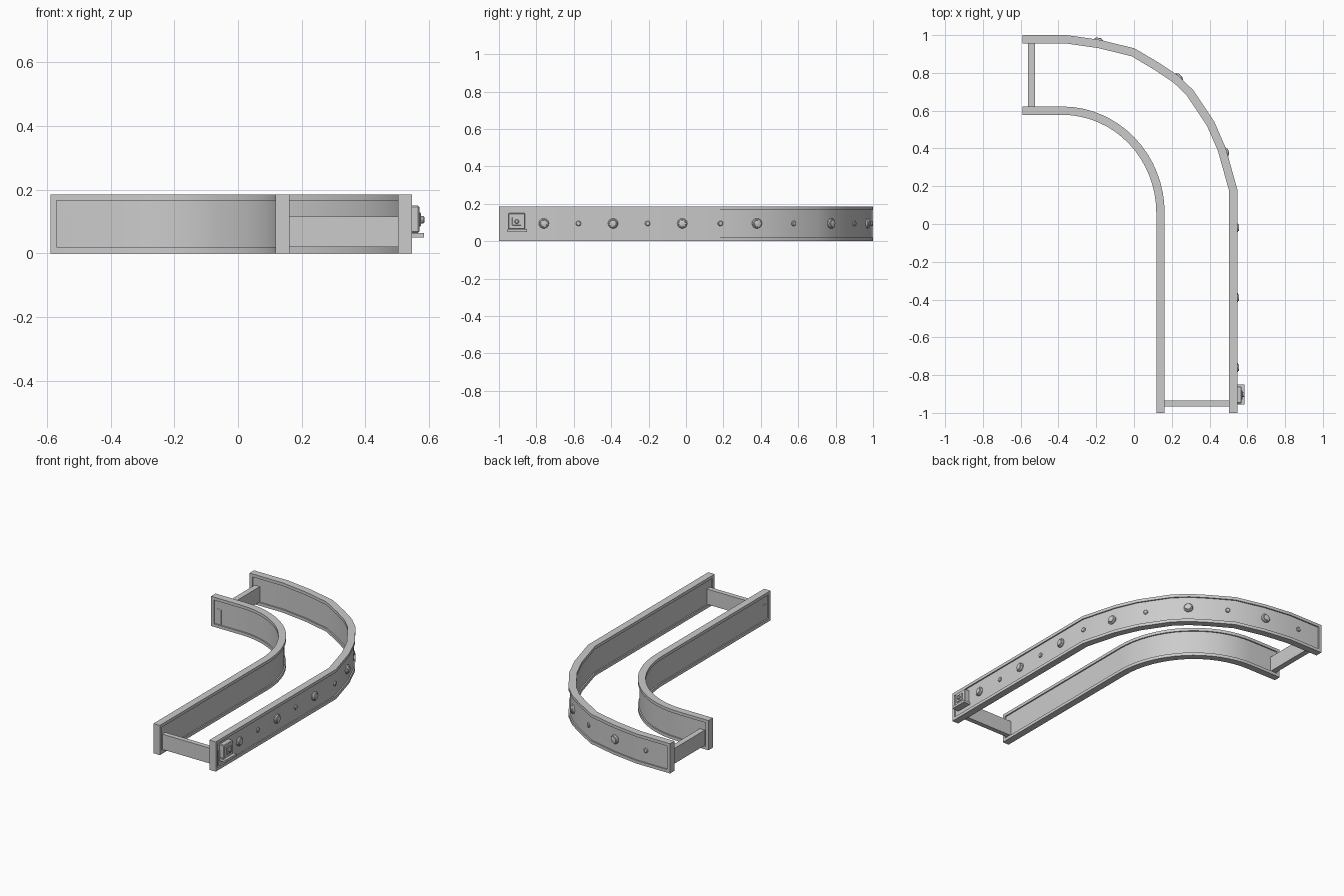
import bpy, bmesh, math
from mathutils import Vector, Matrix

if "Cube" in bpy.data.objects:
    bpy.data.objects.remove(bpy.data.objects["Cube"])

H = 0.185       # rail height
W = 0.022       # half width of flanges
WEB = 0.014     # half width of recessed web
RIM = 0.019     # rim thickness around the recess


def finish(bm, name, smooth=30):
    bmesh.ops.recalc_face_normals(bm, faces=bm.faces)
    me = bpy.data.meshes.new(name)
    bm.to_mesh(me)
    bm.free()
    ob = bpy.data.objects.new(name, me)
    bpy.context.collection.objects.link(ob)
    if smooth:
        bpy.ops.object.select_all(action='DESELECT')
        ob.select_set(True)
        bpy.context.view_layer.objects.active = ob
        bpy.ops.object.shade_smooth_by_angle(angle=math.radians(smooth))
    return ob


def add_box(bm, lo, hi):
    lo, hi = Vector(lo), Vector(hi)
    m = Matrix.Translation((lo + hi) / 2) @ Matrix.Diagonal((*(hi - lo), 1))
    bmesh.ops.create_cube(bm, size=1, matrix=m)


def box(name, lo, hi, bevel=0):
    bm = bmesh.new()
    add_box(bm, lo, hi)
    if bevel:
        bmesh.ops.bevel(bm, geom=bm.edges[:], offset=bevel, segments=1, affect='EDGES')
    return finish(bm, name, 0)


def side(a, b):
    d = (b - a).normalized()
    return Vector((d.y, -d.x))


def rail(name, pts):
    """Sweep an I-shaped section along a flat path with mitred corners."""
    half = [(W, 0), (W, RIM), (WEB, RIM), (WEB, H - RIM), (W, H - RIM), (W, H)]
    prof = half + [(-u, z) for u, z in reversed(half)]
    bm = bmesh.new()
    rings = []
    for i, p in enumerate(pts):
        n1 = side(pts[max(i - 1, 0)], pts[max(i, 1)])
        n2 = side(pts[min(i, len(pts) - 2)], pts[min(i + 1, len(pts) - 1)])
        n = (n1 + n2) / (1 + n1.dot(n2))
        rings.append([bm.verts.new((p.x + n.x * u, p.y + n.y * u, z)) for u, z in prof])
    k = len(prof)
    for a, b in zip(rings, rings[1:]):
        for j in range(k):
            bm.faces.new((a[j], a[(j + 1) % k], b[(j + 1) % k], b[j]))
    bm.faces.new(rings[0])
    bm.faces.new(rings[-1])
    # solid end posts closing the recess
    p, q = pts[0], pts[-1]
    add_box(bm, (p.x - W, p.y, 0), (p.x + W, p.y + RIM, H))
    add_box(bm, (q.x, q.y - W, 0), (q.x + RIM, q.y + W, H))
    return finish(bm, name)


# inner rail: straight, quarter bend, straight
N = 16
inner = [Vector((0.14, -1))]
for i in range(N + 1):
    a = math.pi / 2 * i / N
    inner.append(Vector((-0.38 + 0.52 * math.cos(a), 0.06 + 0.54 * math.sin(a))))
inner.append(Vector((-0.59, 0.60)))
rail("inner_rail", inner)

# outer rail: wider bend with coarser facets
outer = [Vector(p) for p in [
    (0.525, -1), (0.525, 0.18), (0.465, 0.395), (0.406, 0.53), (0.296, 0.695),
    (0.222, 0.767), (0.125, 0.832), (-0.005, 0.909), (-0.185, 0.953),
    (-0.36, 0.978), (-0.59, 0.978)]]
rail("outer_rail", outer)

# cross bars tying the rails together
box("front_crossbar", (0.125, -0.965, 0.02), (0.54, -0.935, 0.115))
box("rear_crossbar", (-0.56, 0.585, 0.02), (-0.525, 0.97, 0.115))


def on_rail(p):
    """Nearest point on the outer rail path and its outward normal."""
    best = None
    for a, b in zip(outer, outer[1:]):
        d = b - a
        t = min(1, max(0, (p - a).dot(d) / d.length_squared))
        q = a + d * t
        if best is None or (p - q).length < best[0]:
            best = ((p - q).length, q, side(a, b))
    return best[1], best[2]


def lathe(name, prof, origin, normal, seg=16):
    """Revolve (radius, height) points around an outward normal."""
    rot = Vector((normal.x, normal.y, 0)).to_track_quat('Z', 'Y').to_matrix().to_4x4()
    bm = bmesh.new()
    rings = []
    for r, z in prof:
        rings.append([bm.verts.new((r * math.cos(2 * math.pi * i / seg),
                                    r * math.sin(2 * math.pi * i / seg), z)) for i in range(seg)])
    for a, b in zip(rings, rings[1:]):
        for i in range(seg):
            bm.faces.new((a[i], a[(i + 1) % seg], b[(i + 1) % seg], b[i]))
    bm.faces.new(rings[0])
    bm.faces.new(rings[-1])
    bm.transform(Matrix.Translation(origin) @ rot)
    return finish(bm, name)


# alternating large and small bolts along the outer web
big = [(0.027, -0.004), (0.027, 0.006), (0.022, 0.012), (0.018, 0.012), (0.017, 0.016), (0.010, 0.018)]
small = [(0.014, -0.004), (0.014, 0.004), (0.010, 0.008)]
spots = [(0.53, -0.76), (0.53, -0.575), (0.53, -0.39), (0.53, -0.205), (0.53, -0.02),
         (0.53, 0.18), (0.49, 0.38), (0.40, 0.58), (0.24, 0.78), (0.04, 0.90),
         (-0.19, 0.97), (-0.42, 0.98)]
for i, s in enumerate(spots):
    q, n = on_rail(Vector(s))
    o = q + n * WEB
    lathe("large_bolt" if i % 2 == 0 else "small_bolt", small if i % 2 else big,
          Vector((o.x, o.y, 0.095)), n)

# control box with shelf, face plate and knob
box("control_box", (0.53, -0.95, 0.064), (0.570, -0.86, 0.15), 0.004)
box("control_shelf", (0.53, -0.955, 0.049), (0.585, -0.85, 0.064))
box("control_face_plate", (0.565, -0.929, 0.084), (0.575, -0.881, 0.128), 0.002)
lathe("control_knob", [(0.012, 0), (0.012, 0.008), (0.008, 0.012)],
      Vector((0.574, -0.905, 0.105)), Vector((1, 0)), 12)
